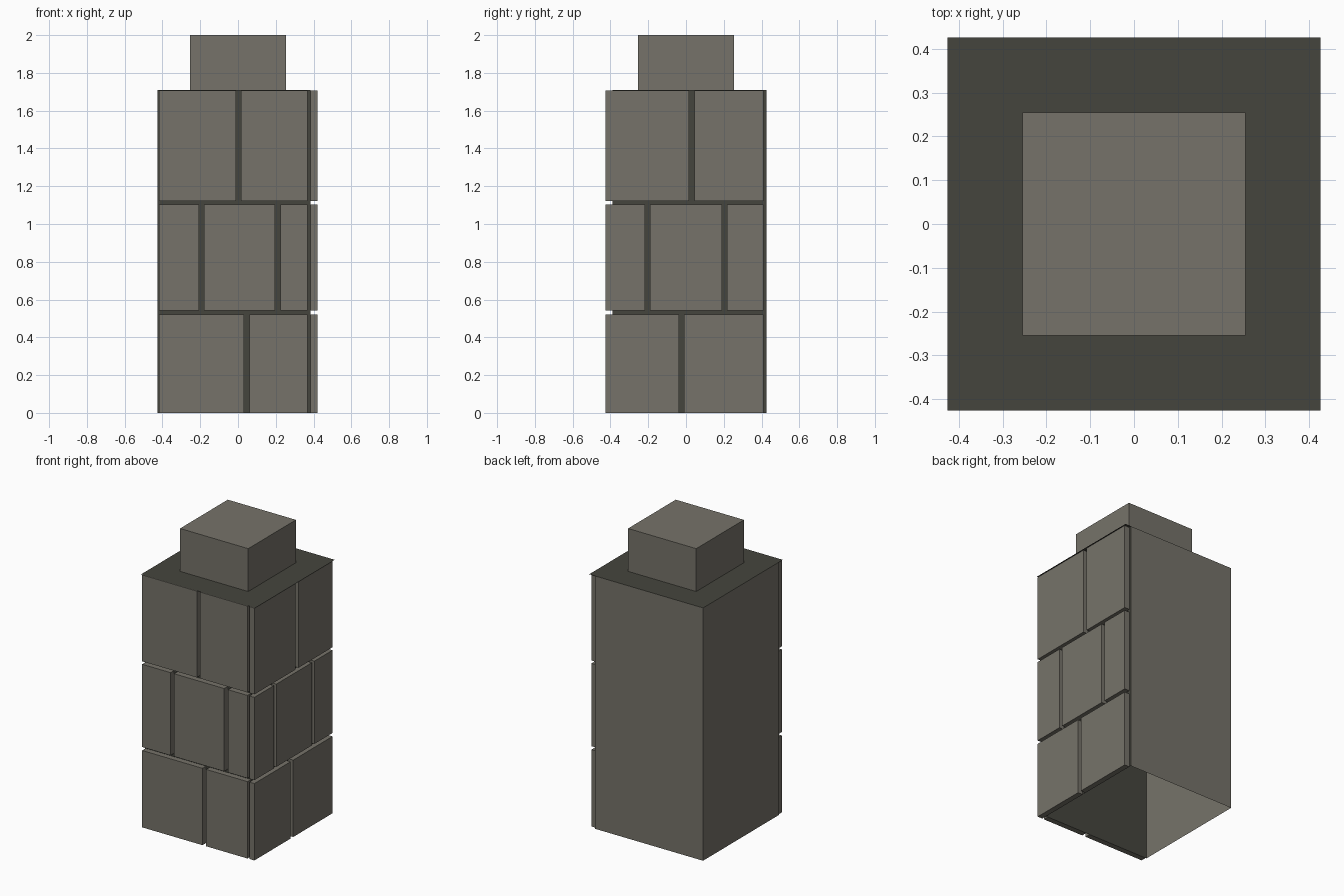
import bpy
import bmesh
from mathutils import Vector

cube = bpy.data.objects.get("Cube")
if cube:
    bpy.data.objects.remove(cube, do_unlink=True)


def make_material(name, rgb):
    mat = bpy.data.materials.new(name)
    mat.use_nodes = True
    mat.diffuse_color = (*rgb, 1)
    mat.node_tree.nodes["Principled BSDF"].inputs["Base Color"].default_value = (*rgb, 1)
    return mat


stone = make_material("warm grey stone", (0.180, 0.171, 0.142))
mortar = make_material("dark grey mortar", (0.060, 0.060, 0.048))


def finish(name, bm, mat):
    mesh = bpy.data.meshes.new(name)
    bm.to_mesh(mesh)
    bm.free()
    mesh.materials.append(mat)
    obj = bpy.data.objects.new(name, mesh)
    bpy.context.collection.objects.link(obj)


def box(name, low, high, mat, drop=None):
    """Box between two corners; faces pointing along 'drop' are left open."""
    low, high = Vector(low), Vector(high)
    bm = bmesh.new()
    bmesh.ops.create_cube(bm, size=1)
    for v in bm.verts:
        v.co = (low + high) / 2 + v.co * (high - low)
    bm.normal_update()
    if drop:
        gone = [f for f in bm.faces if f.normal.dot(Vector(drop)) > 0.9]
        bmesh.ops.delete(bm, geom=gone, context="FACES")
    finish(name, bm, mat)


def panel(name, corners, mat):
    bm = bmesh.new()
    bm.faces.new([bm.verts.new(c) for c in corners])
    bm.normal_update()
    finish(name, bm, mat)


def wall(name, start, end, mat):
    (x0, y0), (x1, y1) = start, end
    panel(name, [(x0, y0, 0), (x1, y1, 0), (x1, y1, TOP), (x0, y0, TOP)], mat)


TOP = 1.71
OUT = 0.426       # outer half width
FACE = 0.42       # outer face of the bricks on the side
RECESS = 0.383    # depth of the mortar behind the bricks

# Hollow pillar: two mortar walls, two plain walls, open underneath
front_left, front_right = (-OUT, -RECESS - 0.005), (RECESS, -RECESS - 0.005)
back_right, back_left = (RECESS, OUT), (-OUT, OUT)
wall("front_mortar_wall", front_left, front_right, mortar)
wall("side_mortar_wall", front_right, back_right, mortar)
wall("back_wall", back_right, back_left, stone)
wall("left_wall", back_left, front_left, stone)

# Top plate and the block standing on it
panel("top_plate", [(-OUT, -OUT, TOP), (OUT, -OUT, TOP), (OUT, OUT, TOP), (-OUT, OUT, TOP)], mortar)
box("cap_block", (-0.255, -0.255, TOP), (0.255, 0.255, 2), stone, (0, 0, -1))

# Brick courses: heights, then joints along the front and along the side
courses = [
    ((0, 0.52), [(0.032, 0.06)], [(-0.037, -0.01)]),
    ((0.543, 1.103), [(-0.206, -0.18), (0.195, 0.224)], [(-0.216, -0.19), (0.19, 0.216)]),
    ((1.123, TOP - 0.003), [(-0.01, 0.015)], [(0.015, 0.046)]),
]


def spans(first, joints, last):
    edges = [first] + [e for joint in joints for e in joint] + [last]
    return zip(edges[::2], edges[1::2])


for row, ((z0, z1), front_joints, side_joints) in enumerate(courses, 1):
    for i, (a, b) in enumerate(spans(-0.419, front_joints, 0.369), 1):
        box(f"front_brick_{row}_{i}", (a, -OUT, z0), (b, -RECESS - 0.005, z1), stone, (0, 1, 0))
    for i, (a, b) in enumerate(spans(-0.425, side_joints, 0.411), 1):
        box(f"side_brick_{row}_{i}", (RECESS, a, z0), (FACE, b, z1), stone, (-1, 0, 0))
